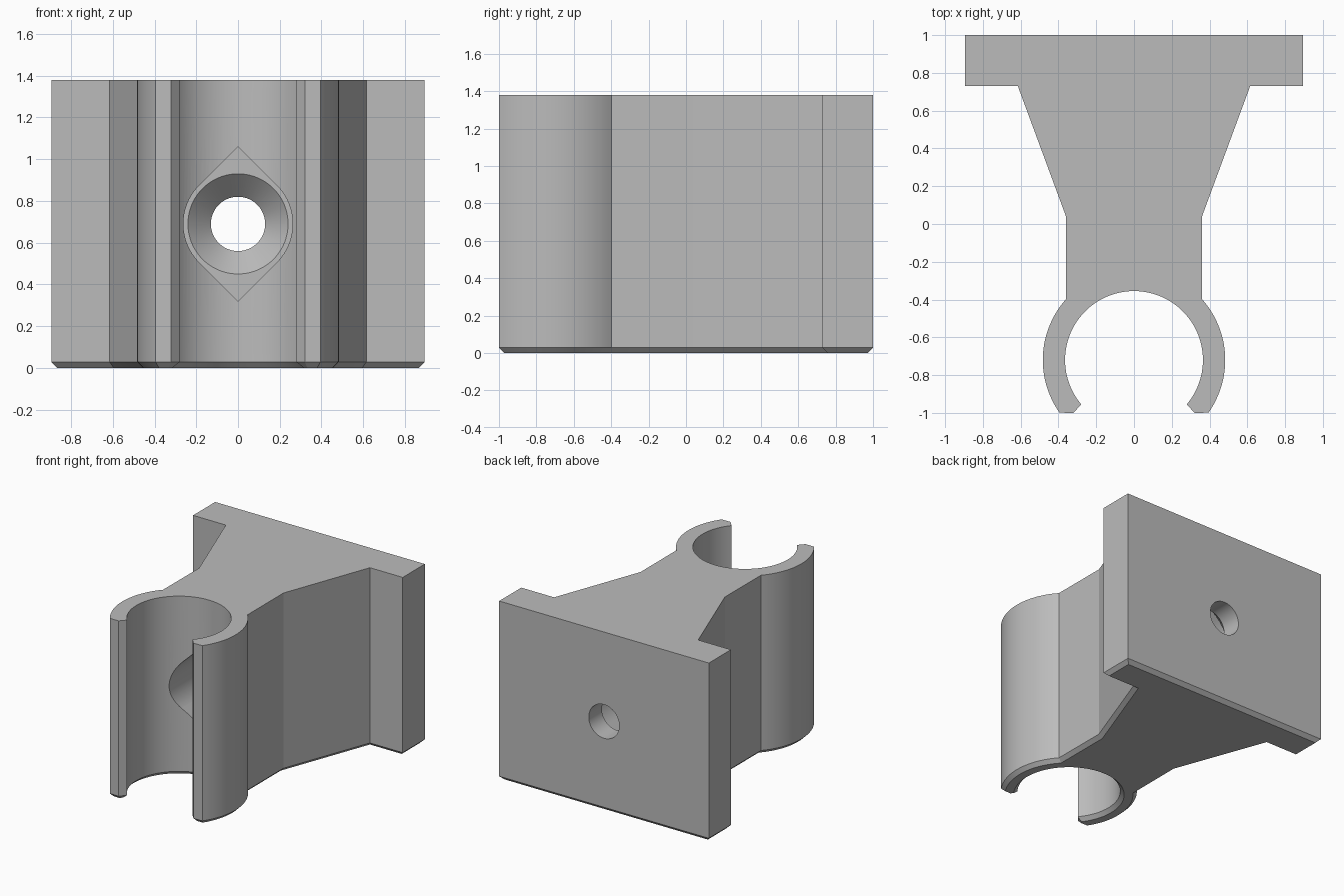
import bpy, bmesh
from math import sin, cos, pi, atan2, radians, hypot
from mathutils import Vector

if "Cube" in bpy.data.objects:
    bpy.data.objects.remove(bpy.data.objects["Cube"])

HEIGHT, CHAMFER = 1.38, 0.028
BORE_Y, BORE_R, CLIP_R = -0.72, 0.365, 0.483
HOLE_Z = 0.69

grey = bpy.data.materials.new("plain grey")
grey.use_nodes = True
colour = (0.5, 0.5, 0.5, 1)
grey.diffuse_color = colour
grey.node_tree.nodes["Principled BSDF"].inputs["Base Color"].default_value = colour


def arc(radius, start, end, steps):
    """Points around the bore centre, from one point's direction to another's."""
    a = atan2(start[1] - BORE_Y, start[0])
    b = atan2(end[1] - BORE_Y, end[0])
    angles = [a + (b - a) * i / steps for i in range(steps + 1)]
    return [(radius * cos(t), BORE_Y + radius * sin(t)) for t in angles]


def inset(points, amount):
    """Mitred inward offset of a counter-clockwise outline."""
    result = []
    for i, p in enumerate(points):
        p = Vector(p)
        before = (p - Vector(points[i - 1])).normalized()
        after = (Vector(points[(i + 1) % len(points)]) - p).normalized()
        n1, n2 = Vector((-before.y, before.x)), Vector((-after.y, after.x))
        result.append(p + (n1 + n2) * amount / (1 + n1.dot(n2)))
    return result


def loft(name, rings):
    """Closed solid skinned through rings with equal point counts."""
    bm = bmesh.new()
    loops = [[bm.verts.new(p) for p in ring] for ring in rings]
    for low, high in zip(loops, loops[1:]):
        for i in range(len(low)):
            bm.faces.new((low[i - 1], low[i], high[i], high[i - 1]))
    bm.faces.new(loops[0][::-1])
    bm.faces.new(loops[-1])
    bmesh.ops.recalc_face_normals(bm, faces=bm.faces)
    mesh = bpy.data.meshes.new(name)
    bm.to_mesh(mesh)
    bm.free()
    mesh.materials.append(grey)
    obj = bpy.data.objects.new(name, mesh)
    bpy.context.collection.objects.link(obj)
    return obj


# Bracket outline: right half from the clip tip back to the plate, then mirrored
lip, tip = (0.28, -0.955), (0.396, -1.0)
half = arc(BORE_R, (0, 0), lip, 40)[1:]
half += [(0.32, -1.0)]
half += arc(CLIP_R, tip, (0.36, -0.4), 24)
half += [(0.36, 0.04), (0.615, 0.73), (0.895, 0.73), (0.895, 1.0)]
outline = half + [(-x, y) for x, y in reversed(half)] + [(0, BORE_Y + BORE_R)]

# Bracket body with a chamfer round the bottom
foot = inset(outline, CHAMFER)
bracket = loft("clip_bracket", [
    [(x, y, 0) for x, y in foot],
    [(x, y, CHAMFER) for x, y in outline],
    [(x, y, HEIGHT) for x, y in outline]])


def ring(y, radius, pointed=False):
    """Circle facing y; the pointed kind has 45 degree peaks above and below."""
    points = []
    for i in range(96):
        t = 2 * pi * i / 96
        r = radius
        if pointed and abs(sin(t)) > sin(pi / 4):
            r = radius / (cos(pi / 4) * (abs(cos(t)) + abs(sin(t))))
        points.append((r * cos(t), y, HOLE_Z + r * sin(t)))
    return points


# Screw access tunnel, then countersink and through hole
cutters = [
    loft("tunnel_cutter", [ring(-0.6, 0.262, True), ring(0.73, 0.262, True)]),
    loft("screw_hole_cutter", [ring(0.7, 0.24), ring(0.73, 0.24),
                               ring(0.84, 0.13), ring(1.1, 0.13)])]

bpy.ops.object.select_all(action='DESELECT')
bracket.select_set(True)
bpy.context.view_layer.objects.active = bracket
for cutter in cutters:
    cutter.hide_render = True
    mod = bracket.modifiers.new(cutter.name, 'BOOLEAN')
    mod.operation, mod.solver, mod.object = 'DIFFERENCE', 'EXACT', cutter
    bpy.ops.object.modifier_apply(modifier=mod.name)
    bpy.data.objects.remove(cutter)

bpy.ops.object.shade_smooth_by_angle(angle=radians(15))
